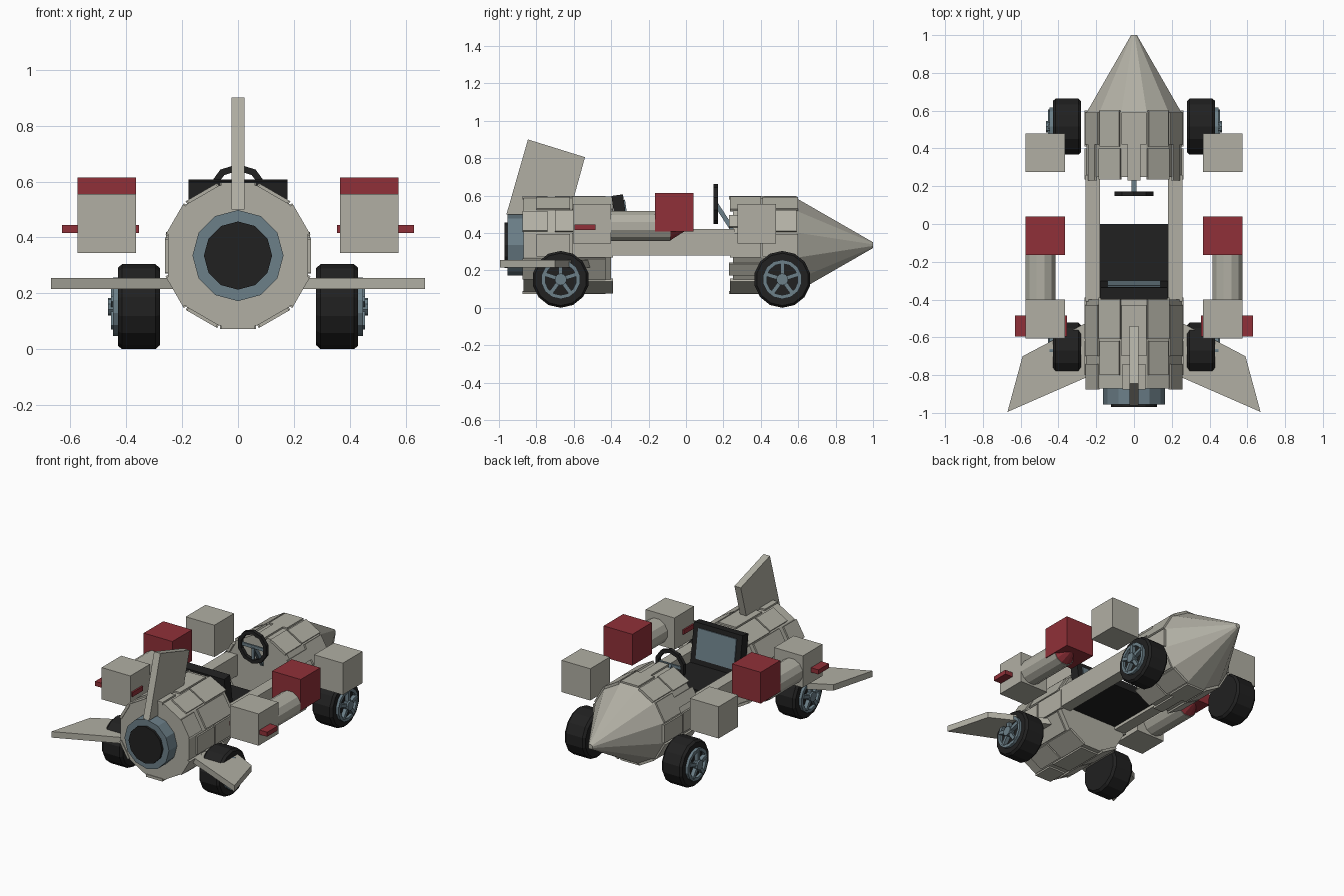
import bpy, bmesh, math
from mathutils import Matrix, Vector

if "Cube" in bpy.data.objects:
    bpy.data.objects.remove(bpy.data.objects["Cube"])


def mat(name, rgb):
    m = bpy.data.materials.new(name)
    m.diffuse_color = (*rgb, 1)
    m.use_nodes = True
    m.node_tree.nodes["Principled BSDF"].inputs["Base Color"].default_value = m.diffuse_color
    return m


GREY = mat("warm grey", (0.44, 0.43, 0.37))
RED = mat("red", (0.28, 0.03, 0.04))
BLUE = mat("steel blue", (0.15, 0.215, 0.25))
DARK = mat("near black", (0.015, 0.015, 0.015))


def finish(name, bm, m):
    bmesh.ops.recalc_face_normals(bm, faces=bm.faces)
    me = bpy.data.meshes.new(name)
    bm.to_mesh(me)
    bm.free()
    ob = bpy.data.objects.new(name, me)
    me.materials.append(m)
    bpy.context.collection.objects.link(ob)
    return ob


def box(name, lo, hi, m, matrix=None):
    bm = bmesh.new()
    lo, hi = Vector(lo), Vector(hi)
    size = hi - lo
    bmesh.ops.create_cube(bm, size=1, matrix=Matrix.Translation((lo + hi) / 2) @ Matrix.Diagonal((*size, 1)))
    if matrix:
        bm.transform(matrix)
    return finish(name, bm, m)


def prism(name, pts, offset, m):
    """Extrude a flat outline along offset."""
    bm = bmesh.new()
    f = bm.faces.new([bm.verts.new(p) for p in pts])
    ext = bmesh.ops.extrude_face_region(bm, geom=[f])["geom"]
    bmesh.ops.translate(bm, vec=offset, verts=[v for v in ext if isinstance(v, bmesh.types.BMVert)])
    return finish(name, bm, m)


def lathe(name, profile, axis, centre, sides, m, turn=0.0, closed=False):
    """Ring profile of (radius, position) around axis 'x' or 'y'; caps the ends, or joins them."""
    bm = bmesh.new()
    rings = []
    for r, t in profile:
        ring = []
        for i in range(sides):
            a = turn + 2 * math.pi * i / sides
            u, w = r * math.sin(a), r * math.cos(a)
            p = Vector((t, u, w)) if axis == "x" else Vector((u, t, w))
            ring.append(bm.verts.new(p + Vector(centre)))
        rings.append(ring)
    pairs = list(zip(rings, rings[1:]))
    if closed:
        pairs.append((rings[-1], rings[0]))
    else:
        bm.faces.new(rings[0])
        bm.faces.new(rings[-1])
    for a, b in pairs:
        for i in range(sides):
            j = (i + 1) % sides
            bm.faces.new((a[i], a[j], b[j], b[i]))
    return finish(name, bm, m)


# Fuselage: twelve-sided rear and nose sections
AXIS = (0, 0, 0.335)
HALF = math.pi / 12
lathe("rear_body", [(0.26, -0.87), (0.26, -0.40)], "y", AXIS, 12, GREY, HALF)
lathe("nose_body", [(0.26, 0.25), (0.26, 0.59), (0.016, 1.0)], "y", AXIS, 12, GREY, HALF)

# Raised hull plates on alternating facets
for k in range(12):
    rot = Matrix.Translation(AXIS) @ Matrix.Rotation(k * math.pi / 6, 4, "Y")
    if k % 2 == 0:
        spans = [(0.065, 0.42, 0.59), (0.035, 0.23, 0.42), (0.065, -0.70, -0.43), (0.06, -0.875, -0.74)]
    else:
        spans = [(0.06, 0.41, 0.60), (0.065, 0.235, 0.40), (0.06, -0.80, -0.62), (0.065, -0.61, -0.39)]
    for w, y0, y1 in spans:
        box("hull_plate", (-w, y0, 0.245), (w, y1, 0.262), GREY, rot)

# Exhaust nozzle
lathe("nozzle_ring", [(0.163, -0.955), (0.163, -0.86)], "y", AXIS, 12, BLUE)
lathe("nozzle_core", [(0.122, -0.97), (0.122, -0.94)], "y", AXIS, 12, DARK)

# Tail fin
prism("tail_fin", [(-0.023, y, z) for y, z in
      [(-0.96, 0.50), (-0.845, 0.90), (-0.54, 0.805), (-0.605, 0.57), (-0.62, 0.50)]],
      (0.046, 0, 0), GREY)

# Cockpit floor, seat back and its panel
box("seat_floor", (-0.18, -0.41, 0.30), (0.18, 0.0, 0.35), DARK)
lean = Matrix.Translation((0, -0.33, 0.34)) @ Matrix.Rotation(math.radians(8), 4, "X")
box("seat_back", (-0.178, -0.032, 0), (0.178, 0.03, 0.265), DARK, lean)
box("seat_panel", (-0.14, 0.028, 0.04), (0.14, 0.037, 0.235), BLUE, lean)

# Steering wheel with spokes and column
SW = (0, 0.16, 0.555)
lathe("steering_wheel", [(0.108, -0.012), (0.108, 0.012), (0.084, 0.012), (0.084, -0.012)],
      "y", SW, 10, DARK, closed=True)
for a in (90, 180, 270):
    box("steering_spoke", (-0.01, -0.006, 0), (0.01, 0.006, 0.09), BLUE,
        Matrix.Translation(SW) @ Matrix.Rotation(math.radians(a), 4, "Y"))
col = Vector((0, 0.26, 0.40)) - Vector(SW)
box("steering_column", (-0.012, -0.012, 0), (0.012, 0.012, col.length), BLUE,
    Matrix.Translation(SW) @ col.to_track_quat("Z", "Y").to_matrix().to_4x4())

for s in (-1, 1):
    def sbox(name, x0, x1, y0, y1, z0, z1, m):
        box(name, (min(s * x0, s * x1), y0, z0), (max(s * x0, s * x1), y1, z1), m)

    # Side rail joining the two hull sections
    sbox("side_rail", 0.18, 0.258, -0.41, 0.26, 0.28, 0.42, GREY)

    # Side wing
    prism("wing", [(s * x, y, 0.215) for x, y in
          [(0.19, -0.49), (0.59, -0.70), (0.67, -0.995), (0.19, -0.785)]], (0, 0, 0.04), GREY)

    # Floating blocks, pod, pod nose and red bar
    sbox("front_block", 0.365, 0.575, 0.275, 0.48, 0.345, 0.555, GREY)
    sbox("red_block", 0.365, 0.575, -0.165, 0.04, 0.408, 0.615, RED)
    sbox("rear_block", 0.365, 0.575, -0.605, -0.40, 0.345, 0.555, GREY)
    sbox("red_bar", 0.355, 0.63, -0.595, -0.485, 0.415, 0.445, RED)
    pod = (s * 0.495, 0, 0.437)
    lathe("pod", [(0.082, -0.45), (0.082, -0.082)], "y", pod, 12, GREY, HALF)
    lathe("pod_nose", [(0.08, -0.085), (0.004, 0.03)], "y", pod, 12, RED, HALF)

    # Wheels: tyre, rim, five spokes and hub
    for y in (-0.67, 0.515):
        c = (0, y, 0.152)
        lathe("tyre", [(0.138, s * 0.28), (0.152, s * 0.295), (0.152, s * 0.415), (0.14, s * 0.43)],
              "x", c, 14, DARK)
        lathe("rim", [(0.105, s * 0.42), (0.105, s * 0.448), (0.084, s * 0.448), (0.084, s * 0.42)],
              "x", c, 14, BLUE, closed=True)
        lathe("hub", [(0.032, s * 0.42), (0.032, s * 0.465)], "x", c, 10, BLUE)
        for i in range(5):
            rot = Matrix.Translation(c) @ Matrix.Rotation(i * 2 * math.pi / 5, 4, "X")
            xs = sorted((s * 0.425, s * 0.455))
            box("wheel_spoke", (xs[0], -0.011, 0.02), (xs[1], 0.011, 0.092), BLUE, rot)
